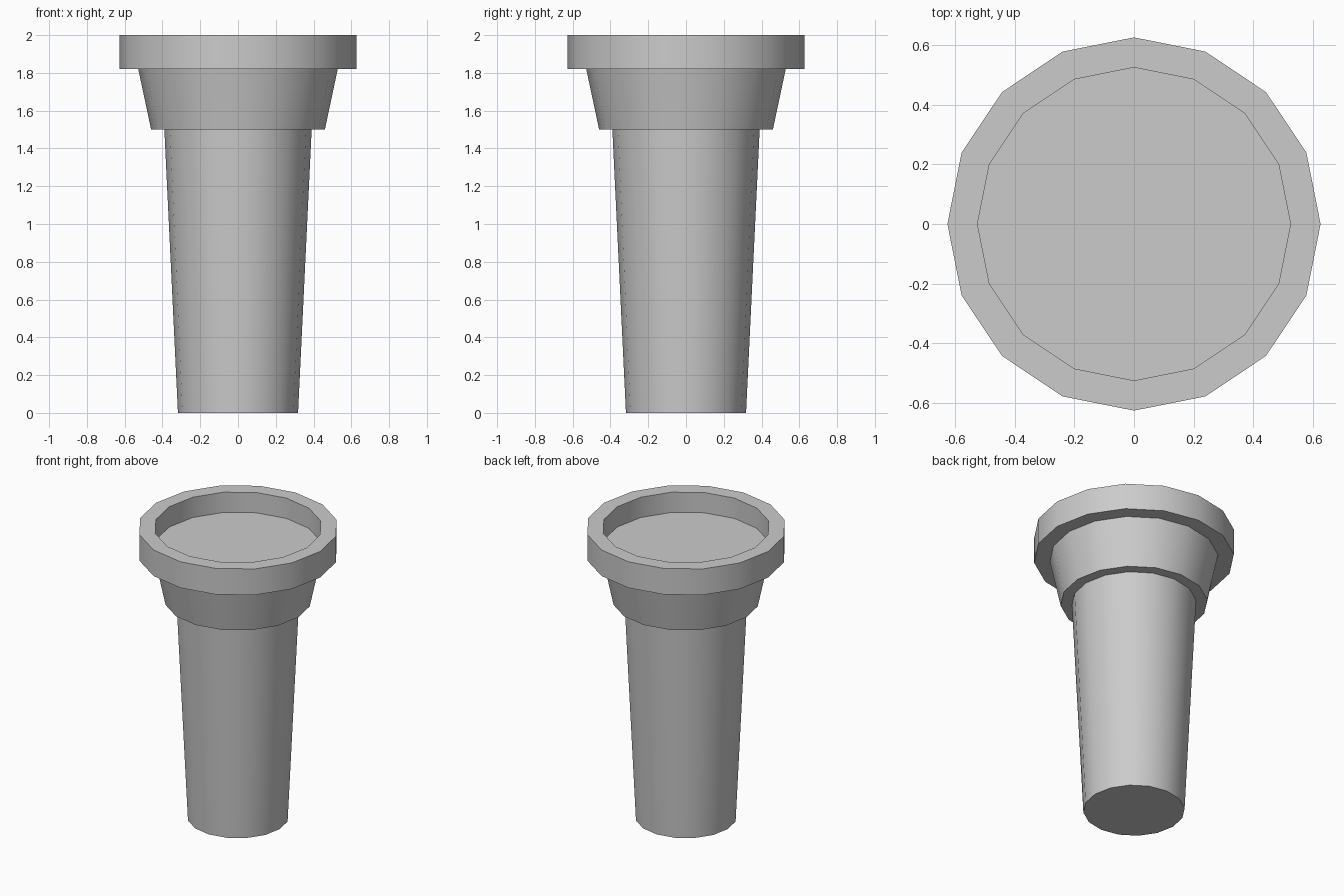
import bpy, bmesh, math

if "Cube" in bpy.data.objects:
    bpy.data.objects.remove(bpy.data.objects["Cube"])

SIDES = 16


def lathe(name, profile):
    """Revolve a (radius, z) profile about z, capping both ends."""
    bm = bmesh.new()
    rings = []
    for r, z in profile:
        rings.append([bm.verts.new((r * math.cos(a), r * math.sin(a), z))
                      for a in (2 * math.pi * i / SIDES for i in range(SIDES))])
    for low, high in zip(rings, rings[1:]):
        for i in range(SIDES):
            j = (i + 1) % SIDES
            bm.faces.new((low[i], low[j], high[j], high[i]))
    bm.faces.new(rings[0][::-1])
    bm.faces.new(rings[-1])
    bmesh.ops.recalc_face_normals(bm, faces=bm.faces)
    mesh = bpy.data.meshes.new(name)
    bm.to_mesh(mesh)
    bm.free()
    obj = bpy.data.objects.new(name, mesh)
    bpy.context.collection.objects.link(obj)
    bpy.ops.object.select_all(action='DESELECT')
    obj.select_set(True)
    bpy.context.view_layer.objects.active = obj
    bpy.ops.object.shade_smooth_by_angle(angle=math.radians(30))
    return obj


# One continuous turned body: tapered shaft, flared collar, rim and sunken top
lathe("tapered_post", [
    (0.318, 0.0), (0.39, 1.5),       # shaft
    (0.46, 1.5), (0.528, 1.82),      # flared collar
    (0.627, 1.82), (0.627, 2.0),     # rim
    (0.526, 2.0), (0.526, 1.86),     # recess wall down to the floor
])
